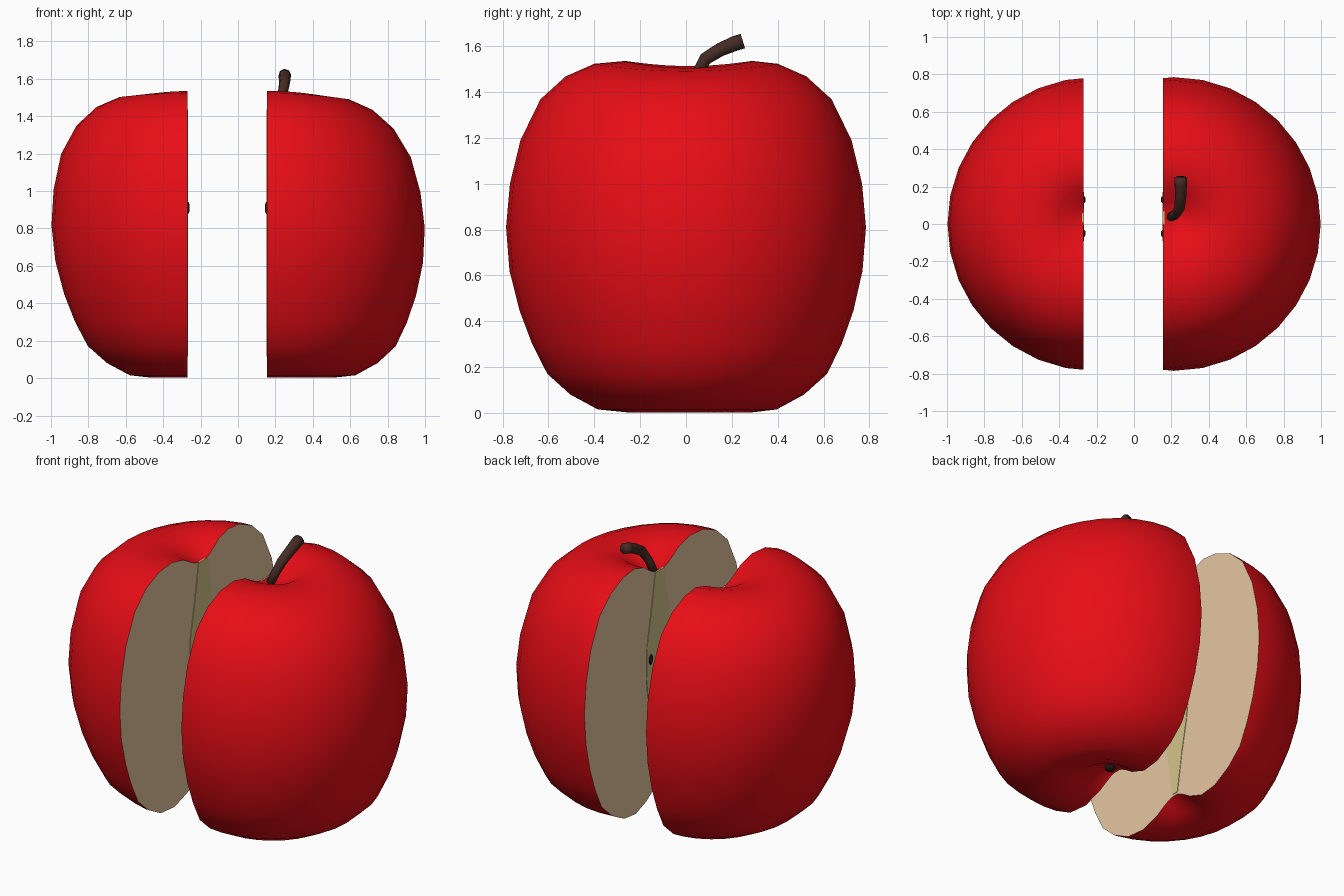
import bpy, bmesh
from math import sin, cos, pi
from mathutils import Vector

if "Cube" in bpy.data.objects:
    bpy.data.objects.remove(bpy.data.objects["Cube"])


def material(name, r, g, b):
    m = bpy.data.materials.new(name)
    m.diffuse_color = (r, g, b, 1)
    m.use_nodes = True
    m.node_tree.nodes["Principled BSDF"].inputs["Base Color"].default_value = m.diffuse_color
    return m


SKIN = material("red_skin", 0.8, 0.004, 0.008)
FLESH = material("flesh", 0.8, 0.57, 0.36)
GREEN = material("core_green", 0.66, 0.56, 0.26)
BROWN = material("stem_brown", 0.06, 0.025, 0.018)
BLACK = material("seed_black", 0.01, 0.008, 0.006)

CUT = -0.058      # cut plane, a little to one side of the axis
AXIS_Y = 0.04     # dimples and core sit slightly behind centre
SIDES = 32

# Radius and height of the apple from the lower dimple to the upper one
PROFILE = [(0.07, 0.10), (0.16, 0.04), (0.27, 0.002), (0.39, 0.015),
           (0.51, 0.08), (0.61, 0.17), (0.675, 0.30), (0.728, 0.445),
           (0.77, 0.62), (0.785, 0.81), (0.768, 1.0), (0.722, 1.19),
           (0.635, 1.355), (0.525, 1.455), (0.40, 1.51), (0.28, 1.522),
           (0.18, 1.50), (0.09, 1.445)]


def finish(bm, name, mats, smooth=True):
    bmesh.ops.recalc_face_normals(bm, faces=bm.faces[:])
    for f in bm.faces:
        f.smooth = smooth and f.material_index == 0
    me = bpy.data.meshes.new(name)
    bm.to_mesh(me)
    bm.free()
    for m in mats:
        me.materials.append(m)
    ob = bpy.data.objects.new(name, me)
    bpy.context.collection.objects.link(ob)
    return ob


def apple_point(r, z, a):
    # Slight lean, and a rim that is higher at front and back
    x, y = r * cos(a), r * sin(a)
    y += AXIS_Y * max(0, 1 - r / 0.4) + 0.02 * max(0, 0.6 - z) * min(1, r)
    if z > 1.3:
        z -= 0.013 * cos(2 * a) * min(1, r / 0.28)
    z -= 0.015 * x * z / 1.5
    x -= 0.03 * (z - 0.81) * min(1, r / 0.3)
    return x, y, max(z, 0)


def apple_half(name, offset, keep):
    bm = bmesh.new()
    rings = [[bm.verts.new(apple_point(r, z, 2 * pi * i / SIDES))
              for i in range(SIDES)] for r, z in PROFILE]
    for lo, hi in zip(rings, rings[1:]):
        for i in range(SIDES):
            j = (i + 1) % SIDES
            bm.faces.new((lo[i], lo[j], hi[j], hi[i]))
    for ring, z in ((rings[0], 0.12), (rings[-1], 1.415)):
        pole = bm.verts.new((0, AXIS_Y, z))
        for i in range(SIDES):
            bm.faces.new((ring[i], ring[(i + 1) % SIDES], pole))
    # Slice the apple and close the slice with flesh
    bmesh.ops.bisect_plane(bm, geom=bm.verts[:] + bm.edges[:] + bm.faces[:],
                           plane_co=(CUT, 0, 0), plane_no=(1, 0, 0),
                           clear_outer=keep < 0, clear_inner=keep > 0)
    rim = [e for e in bm.edges if e.is_boundary]
    for f in bmesh.ops.edgeloop_fill(bm, edges=rim)["faces"]:
        f.material_index = 1
    bmesh.ops.translate(bm, verts=bm.verts[:], vec=(offset, 0, 0))
    return finish(bm, name, [SKIN, FLESH])


def core_panel(name, x, out):
    # Green core showing on the cut face
    half = [(0.022, 0.115), (0.06, 0.35), (0.10, 0.55), (0.13, 0.8),
            (0.125, 1.0), (0.085, 1.2), (0.045, 1.435)]
    pts = half + [(-w, z) for w, z in reversed(half)]
    bm = bmesh.new()
    f = bm.faces.new([bm.verts.new((x + out * 0.003, AXIS_Y + w, z)) for w, z in pts])
    ext = bmesh.ops.extrude_face_region(bm, geom=[f])["geom"]
    bmesh.ops.translate(bm, vec=(-out * 0.01, 0, 0),
                        verts=[v for v in ext if isinstance(v, bmesh.types.BMVert)])
    return finish(bm, name, [GREEN], smooth=False)


def pip(name, loc, size, mat):
    bm = bmesh.new()
    bmesh.ops.create_uvsphere(bm, u_segments=12, v_segments=8, radius=1)
    for v in bm.verts:
        v.co = Vector(loc) + v.co * Vector(size)
    return finish(bm, name, [mat])


# Two halves, each with core and seeds
for side, offset, keep in (("left", -0.212, -1), ("right", 0.213, 1)):
    apple_half(side + "_half", offset, keep)
    face_x = offset + CUT
    core_panel(side + "_core", face_x, -keep)
    for k, dy in (("front", -0.09), ("back", 0.09)):
        pip(f"{side}_{k}_seed", (face_x, AXIS_Y + dy, 0.91),
            (0.012, 0.02, 0.035), BLACK)

# Dried blossom end under the right half
pip("blossom_end", (0.205, 0.035, 0.11), (0.03, 0.03, 0.025), BLACK)

# Bent stem
curve = bpy.data.curves.new("stem_path", "CURVE")
curve.dimensions = "3D"
curve.bevel_depth = 0.03
curve.bevel_resolution = 2
curve.use_fill_caps = True
path = [(0.19, 0.035, 1.40, 0.8), (0.222, 0.05, 1.48, 0.85),
        (0.243, 0.085, 1.545, 0.95), (0.25, 0.15, 1.585, 1.0),
        (0.25, 0.215, 1.612, 1.1), (0.25, 0.248, 1.622, 1.1)]
sp = curve.splines.new("POLY")
sp.points.add(len(path) - 1)
for p, (x, y, z, r) in zip(sp.points, path):
    p.co = (x, y, z, 1)
    p.radius = r
tmp = bpy.data.objects.new("stem_path", curve)
bpy.context.collection.objects.link(tmp)
bpy.context.view_layer.update()
bm = bmesh.new()
bm.from_mesh(tmp.to_mesh())
tmp.to_mesh_clear()
bpy.data.objects.remove(tmp)
bmesh.ops.remove_doubles(bm, verts=bm.verts[:], dist=0.0005)
finish(bm, "stem", [BROWN])
